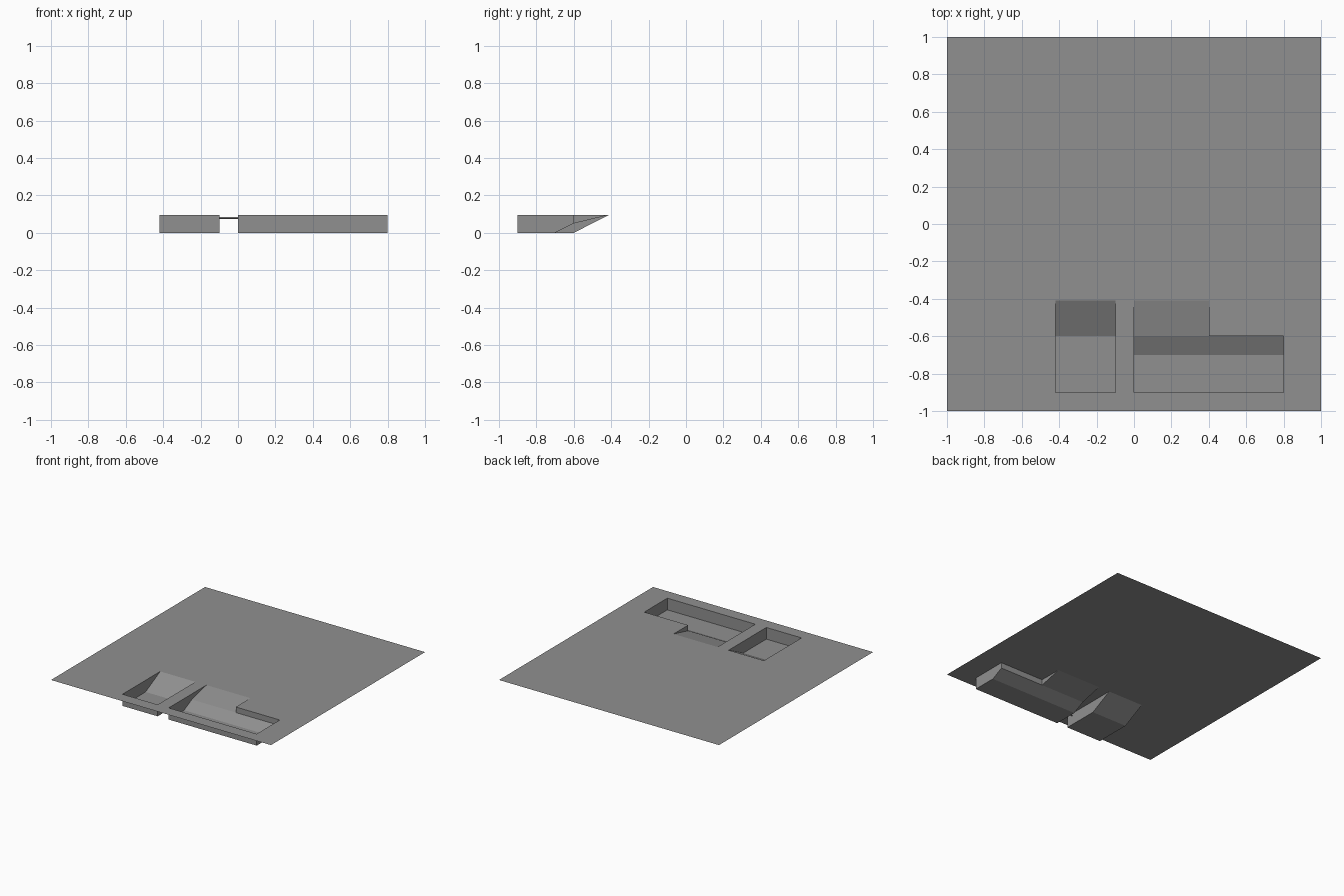
import bpy, bmesh, math

if "Cube" in bpy.data.objects:
    bpy.data.objects.remove(bpy.data.objects["Cube"])

TOP = 0.096
FRONT = -0.9

grey = bpy.data.materials.new("mid grey")
grey.diffuse_color = (0.28, 0.28, 0.28, 1)
grey.use_nodes = True
grey.node_tree.nodes["Principled BSDF"].inputs["Base Color"].default_value = grey.diffuse_color


def finish(name, bm):
    bmesh.ops.remove_doubles(bm, verts=bm.verts, dist=1e-5)
    me = bpy.data.meshes.new(name)
    bm.to_mesh(me)
    bm.free()
    me.materials.append(grey)
    ob = bpy.data.objects.new(name, me)
    bpy.context.collection.objects.link(ob)
    return ob


def face(bm, pts):
    return bm.faces.new([bm.verts.new(p) for p in pts])


def strip(bm, x0, x1, profile):
    # sweep a (y, z) profile along x
    for (ya, za), (yb, zb) in zip(profile, profile[1:]):
        face(bm, [(x0, ya, za), (x1, ya, za), (x1, yb, zb), (x0, yb, zb)])


def side(bm, x, profile, facing_right):
    pts = [(x, y, z) for y, z in profile]
    face(bm, pts if facing_right else pts[::-1])


# flat ground sheet with openings above the basins
holes = [(-0.42, -0.1, FRONT, -0.41), (0, 0.4, FRONT, -0.41), (0.4, 0.8, FRONT, -0.6)]
xs = [-1, -0.42, -0.1, 0, 0.4, 0.8, 1]
ys = [-1, FRONT, -0.6, -0.41, 1]
bm = bmesh.new()
for xa, xb in zip(xs, xs[1:]):
    for ya, yb in zip(ys, ys[1:]):
        cx, cy = (xa + xb) / 2, (ya + yb) / 2
        if not any(a < cx < b and c < cy < d for a, b, c, d in holes):
            face(bm, [(xa, ya, TOP), (xb, ya, TOP), (xb, yb, TOP), (xa, yb, TOP)])
bmesh.ops.remove_doubles(bm, verts=bm.verts, dist=1e-5)
bmesh.ops.dissolve_limit(bm, angle_limit=0.01, verts=bm.verts, edges=bm.edges)
finish("ground_sheet", bm)

# small basin with one ramp
small = [(FRONT, TOP), (FRONT, 0), (-0.6, 0), (-0.41, TOP)]
bm = bmesh.new()
strip(bm, -0.42, -0.1, small)
side(bm, -0.42, small, True)
side(bm, -0.1, small, False)
finish("small_basin", bm)

# L-shaped basin: long ramp on the left, step wall on the right
deep = [(FRONT, TOP), (FRONT, 0), (-0.7, 0), (-0.6, 0.05)]
ramp = deep + [(-0.41, TOP)]
step = deep + [(-0.6, TOP)]
bm = bmesh.new()
strip(bm, 0, 0.4, ramp)
strip(bm, 0.4, 0.8, step)
side(bm, 0, ramp, True)
side(bm, 0.8, step, False)
side(bm, 0.4, [(-0.6, TOP), (-0.6, 0.05), (-0.41, TOP)], False)
finish("l_shaped_basin", bm)

# thin pipe joining the two basins
bm = bmesh.new()
n, r = 12, 0.005
ring = [(-0.845 + r * math.cos(i * math.tau / n), 0.08 + r * math.sin(i * math.tau / n))
        for i in range(n + 1)]
strip(bm, -0.1, 0, ring)
bmesh.ops.recalc_face_normals(bm, faces=bm.faces)
finish("joining_pipe", bm)
